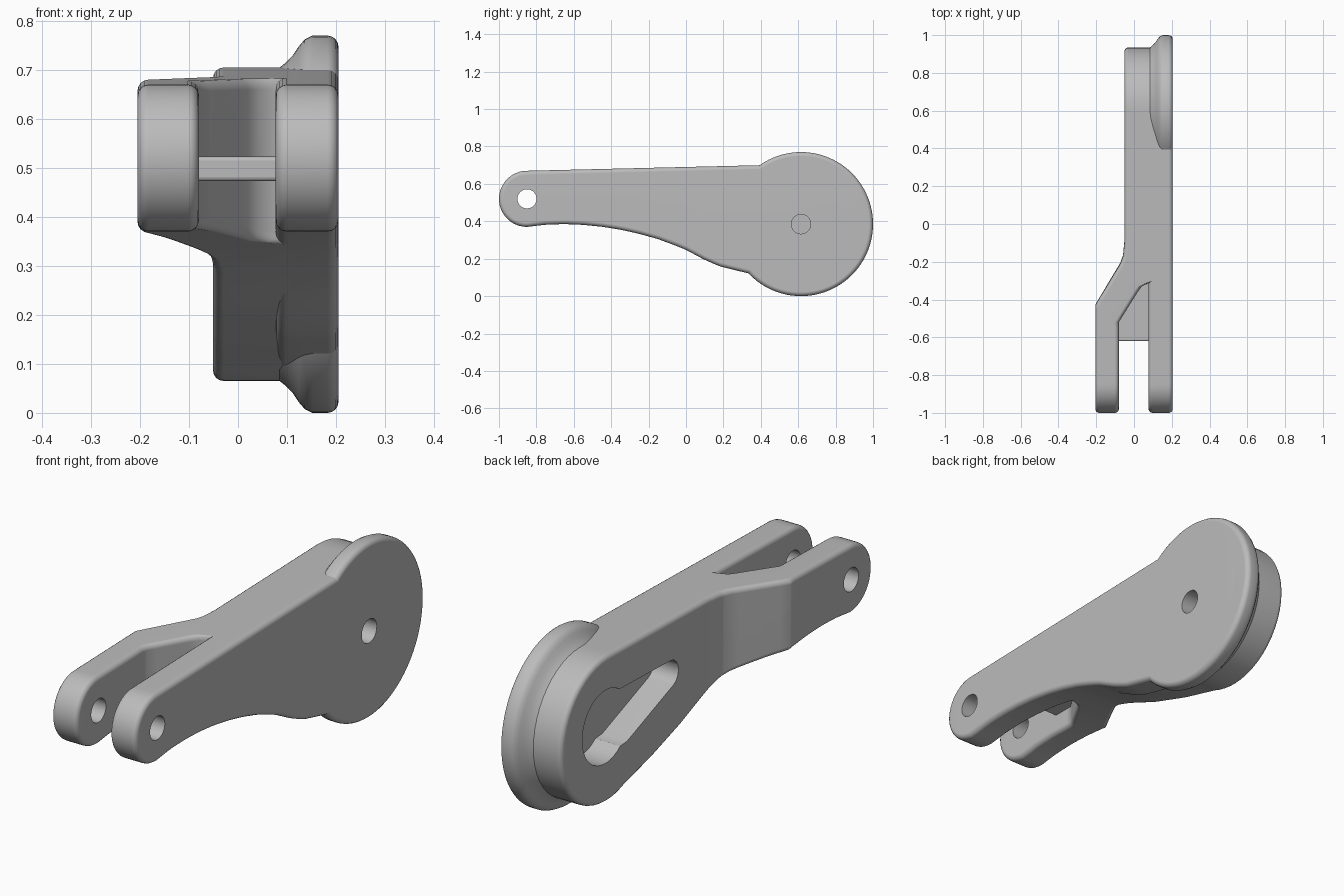
import bpy, bmesh, math
from math import sin, cos, pi, radians

cube = bpy.data.objects.get("Cube")
if cube:
    bpy.data.objects.remove(cube)

metal = bpy.data.materials.new("grey_metal")
metal.use_nodes = True
grey = (0.5, 0.5, 0.5, 1)
metal.diffuse_color = grey
metal.node_tree.nodes["Principled BSDF"].inputs["Base Color"].default_value = grey

EYE = (-0.85, 0.52, 0.15)     # centre y, z and radius of the fork eyes
HUB = (0.615, 0.385, 0.32)    # centre y, z and radius of the hub
ROUND = 0.022                 # edge rounding


def lerp(points, t):
    """Straight interpolation through (t, value) points."""
    if t <= points[0][0]:
        return points[0][1]
    for (a, va), (b, vb) in zip(points, points[1:]):
        if t <= b:
            return va + (vb - va) * (t - a) / (b - a)
    return points[-1][1]


def new_object(name, bm):
    bmesh.ops.recalc_face_normals(bm, faces=bm.faces)
    mesh = bpy.data.meshes.new(name)
    bm.to_mesh(mesh)
    bm.free()
    ob = bpy.data.objects.new(name, mesh)
    bpy.context.collection.objects.link(ob)
    mesh.materials.append(metal)
    return ob


def prism(name, outline, x0, x1):
    """Extrude a (y, z) outline along x."""
    bm = bmesh.new()
    face = bm.faces.new([bm.verts.new((x0, y, z)) for y, z in outline])
    grown = bmesh.ops.extrude_face_region(bm, geom=[face])["geom"]
    bmesh.ops.translate(bm, vec=(x1 - x0, 0, 0),
                        verts=[v for v in grown if isinstance(v, bmesh.types.BMVert)])
    return new_object(name, bm)


def circle(y, z, r, n=48):
    return [(y + r * cos(2 * pi * i / n), z + r * sin(2 * pi * i / n)) for i in range(n)]


def activate(ob):
    bpy.ops.object.select_all(action="DESELECT")
    ob.select_set(True)
    bpy.context.view_layer.objects.active = ob


def cut(ob, outline, x0, x1):
    cutter = prism("cutter", outline, x0, x1)
    cutter.hide_render = True
    mod = ob.modifiers.new("cut", "BOOLEAN")
    mod.operation, mod.solver, mod.object = "DIFFERENCE", "EXACT", cutter
    activate(ob)
    bpy.ops.object.modifier_apply(modifier=mod.name)
    bpy.data.objects.remove(cutter)


def finish(ob):
    activate(ob)
    bpy.ops.object.shade_smooth_by_angle(angle=radians(35))
    mod = ob.modifiers.new("even_normals", "WEIGHTED_NORMAL")
    mod.keep_sharp = True


def arm_plate(name, underside, x_right, x_left):
    """Rounded plate with the arm's side outline; x limits vary along y."""
    ey, ez, er = EYE
    hy, hz, hr = HUB
    quarter = [i * pi / 24 for i in range(13)]
    ys = [ey - er * cos(t) for t in quarter] + [hy + hr * sin(t) for t in quarter]
    ys += [ey + (hy - ey) * i / 48 for i in range(1, 48)]
    bends = [y for y, x in x_right + x_left if ey < y < hy]
    ys = sorted([y for y in ys if all(abs(y - b) > 0.008 for b in bends)] + list(set(bends)))

    def height(y, side):
        if y <= ey:
            return ez + side * math.sqrt(max(0, er ** 2 - (y - ey) ** 2))
        arc = hz + side * math.sqrt(max(0, hr ** 2 - (y - hy) ** 2)) if abs(y - hy) < hr else hz
        if y >= hy:
            return arc
        if side > 0:
            return lerp([(ey, ez + er), (hy, hz + hr)], y)
        return min(arc, lerp(underside, y))

    top = [(y, height(y, 1)) for y in ys]
    low = [(y, height(y, -1)) for y in ys[1:-1]]
    loop = top + low[::-1]
    n, m = len(loop), len(top)
    normals = []
    for i in range(n):
        (ay, az), (by, bz) = loop[i - 1], loop[(i + 1) % n]
        d = math.hypot(by - ay, bz - az)
        normals.append(((az - bz) / d, (by - ay) / d))

    # rings from the left limit round to the right limit
    steps = [radians(a) for a in (0, 22.5, 45, 67.5, 90)]
    layers = [(x_left, 1, a) for a in steps] + [(x_right, -1, a) for a in steps[::-1]]
    bm = bmesh.new()
    rings = []
    for limit, sign, a in layers:
        inset = ROUND * (1 - sin(a))
        rings.append([bm.verts.new((lerp(limit, y) + sign * ROUND * (1 - cos(a)),
                                    y - inset * ny, z - inset * nz))
                      for (y, z), (ny, nz) in zip(loop, normals)])
    for a, b in zip(rings, rings[1:]):
        for i in range(n):
            j = (i + 1) % n
            bm.faces.new((a[i], a[j], b[j], b[i]))
    # side faces as strips between top and underside
    for ring in (rings[0], rings[-1]):
        for i in range(m - 1):
            strip = [ring[i], ring[i + 1], ring[(n - i - 1) % n], ring[(n - i) % n]]
            bm.faces.new(list(dict.fromkeys(strip)))
    return new_object(name, bm)


# Underside curve shared by both halves of the arm
belly = [(-0.85, 0.37), (-0.75, 0.382), (-0.65, 0.385), (-0.55, 0.381), (-0.45, 0.371),
         (-0.35, 0.355), (-0.25, 0.333), (-0.15, 0.305), (-0.05, 0.268), (0, 0.247)]

# Left half: straight fork leg, bent inwards to the hub
left_arm = arm_plate(
    "left_fork_and_hub", belly + [(0.1, 0.206), (0.3, 0.14), (0.497, 0.088), (0.615, 0.065)],
    x_right=[(-0.52, -0.08), (-0.36, 0.02), (-0.33, 0.042), (-0.315, 0.075), (-0.295, 0.13)],
    x_left=[(-0.43, -0.205), (-0.21, -0.072), (-0.17, -0.058), (-0.1, -0.051)])

# Right half: flat plate along the whole arm
right_arm = arm_plate(
    "right_fork_plate", belly + [(0.1, 0.194), (0.18, 0.159), (0.34, 0.12), (0.615, 0.065)],
    x_right=[(0, 0.205)], x_left=[(0, 0.077)])

# Round flange with a concave fillet, turned about the hub axis
profile = [(0.08, 0), (0.08, 0.316), (0.095, 0.328), (0.112, 0.345), (0.124, 0.363),
           (0.136, 0.377), (0.152, 0.385), (0.183, 0.385), (0.191, 0.3833),
           (0.1985, 0.3785), (0.2033, 0.371), (0.205, 0.363), (0.205, 0)]
bm = bmesh.new()
pv = [bm.verts.new((x, HUB[0], HUB[1] + r)) for x, r in profile]
pe = [bm.edges.new(pair) for pair in zip(pv, pv[1:])]
bmesh.ops.spin(bm, geom=pv + pe, cent=(0, HUB[0], HUB[1]), axis=(1, 0, 0),
               angle=2 * pi, steps=96, use_merge=True)
bmesh.ops.remove_doubles(bm, verts=bm.verts, dist=0.0001)
flange = new_object("hub_flange", bm)

# Web joining the fork legs
web = prism("fork_web", [(-0.62, 0.473), (-0.31, 0.473), (-0.31, 0.523), (-0.62, 0.523)],
            -0.1, 0.1)
bev = web.modifiers.new("round", "BEVEL")
bev.width, bev.segments = 0.008, 3

# Pin holes through the fork eyes
for leg in (left_arm, right_arm):
    cut(leg, circle(EYE[0], EYE[1], 0.051), -0.4, 0.4)

# Blind pin hole in the flat side of the hub
for part in (right_arm, flange):
    cut(part, circle(HUB[0], HUB[1], 0.052), 0.135, 0.4)

# Round pocket with a tapering slot in the other side
tip = [(0.185 + 0.06 * cos(radians(a)), 0.458 + 0.06 * sin(radians(a)))
       for a in range(95, 251, 15)]
cut(left_arm, circle(0.63, 0.40, 0.16, 64), -0.3, 0.07)
cut(left_arm, [(0.62, 0.53)] + tip + [(0.48, 0.28), (0.62, 0.27)], -0.3, 0.0702)

for part in (left_arm, right_arm, flange, web):
    finish(part)
